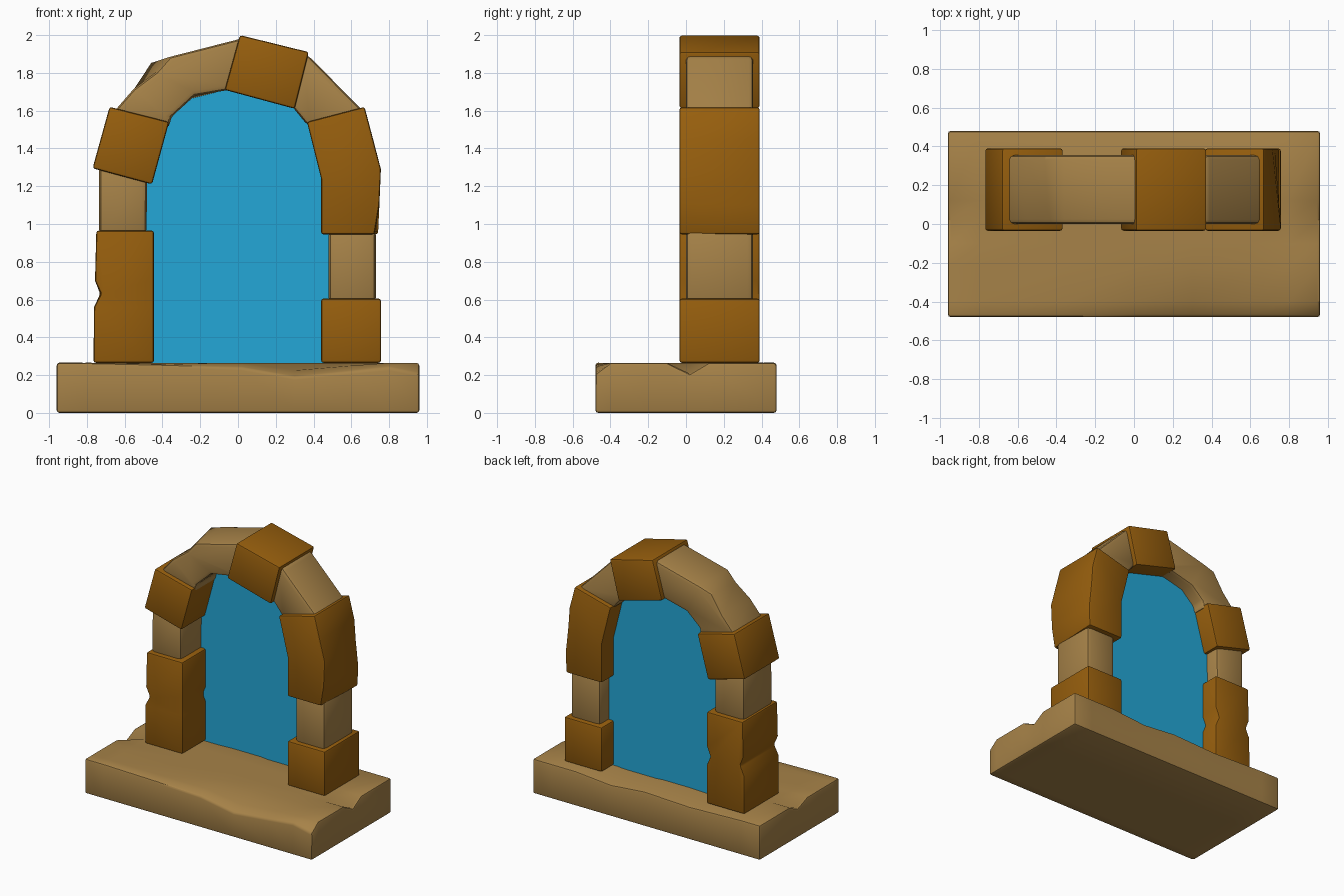
import bpy, bmesh, math
from mathutils import Vector

if "Cube" in bpy.data.objects:
    bpy.data.objects.remove(bpy.data.objects["Cube"])


def material(name, rgb):
    m = bpy.data.materials.new(name)
    m.diffuse_color = (*rgb, 1)
    m.use_nodes = True
    m.node_tree.nodes["Principled BSDF"].inputs["Base Color"].default_value = m.diffuse_color
    return m


SAND = material("sandy stone", (0.385, 0.225, 0.065))
BROWN = material("brown stone", (0.305, 0.112, 0.004))
BLUE = material("portal blue", (0.017, 0.39, 0.68))


def finish(bm, name, mat, bevel=0.0):
    """Round the sharp edges, shade and link the mesh."""
    bmesh.ops.recalc_face_normals(bm, faces=bm.faces)
    if bevel:
        sharp = [e for e in bm.edges if e.is_manifold and e.calc_face_angle(0) > 0.6]
        bmesh.ops.bevel(bm, geom=sharp, offset=bevel, segments=2, profile=0.5,
                        affect='EDGES', clamp_overlap=True)
    me = bpy.data.meshes.new(name)
    bm.to_mesh(me)
    bm.free()
    me.materials.append(mat)
    ob = bpy.data.objects.new(name, me)
    bpy.context.collection.objects.link(ob)
    bpy.ops.object.select_all(action='DESELECT')
    ob.select_set(True)
    bpy.context.view_layer.objects.active = ob
    bpy.ops.object.shade_smooth_by_angle(angle=math.radians(32))
    return ob


def stone(name, pts, y0, y1, mat, bevel, chips=()):
    """Extrude an x/z outline; chips = (outline index, side 0 front/1 back, dx, dz)."""
    bm = bmesh.new()
    rings = [[bm.verts.new((x, y, z)) for x, z in pts] for y in (y0, y1)]
    for i, side, dx, dz in chips:
        rings[side][i].co += Vector((dx, 0, dz))
    n = len(pts)
    bm.faces.new(rings[0])
    bm.faces.new(rings[1][::-1])
    for i in range(n):
        j = (i + 1) % n
        bm.faces.new((rings[0][i], rings[1][i], rings[1][j], rings[0][j]))
    finish(bm, name, mat, bevel)


def brown(name, pts, chips=()):
    stone(name, pts, -0.035, 0.39, BROWN, 0.013, chips)


def sand(name, pts, chips=()):
    stone(name, pts, 0.0, 0.355, SAND, 0.03, chips)


# Base slab, cut into a coarse grid so its rim can be chipped
bm = bmesh.new()
bmesh.ops.create_cube(bm, size=1)
for v in bm.verts:
    v.co = Vector((v.co.x * 1.92, v.co.y * 0.96, (v.co.z + 0.5) * 0.265))
for axis, cuts in ((0, (-0.8, -0.36, 0.02, 0.3, 0.6, 0.8)), (1, (-0.4, -0.22, -0.1, 0.02, 0.12))):
    for c in cuts:
        co, no = Vector(), Vector()
        co[axis], no[axis] = c, 1
        bmesh.ops.bisect_plane(bm, geom=bm.verts[:] + bm.edges[:] + bm.faces[:],
                               plane_co=co, plane_no=no)
chipped = {(-0.36, -0.48): 0.255, (0.02, -0.48): 0.24, (0.3, -0.48): 0.19,
           (0.6, -0.48): 0.22, (0.8, -0.48): 0.24, (0.96, -0.48): 0.205,
           (0.3, -0.4): 0.225, (0.6, -0.4): 0.25, (0.96, 0.02): 0.205,
           (-0.96, 0.02): 0.22, (0.3, 0.48): 0.24, (-0.36, 0.48): 0.25}
for v in bm.verts:
    if v.co.z > 0.2:
        for (x, y), z in chipped.items():
            if abs(v.co.x - x) + abs(v.co.y - y) < 0.01:
                v.co.z = z
finish(bm, "base_slab", SAND, 0.015)

# Left column, bottom to top
brown("left_lower_block",
      [(-0.765, 0.265), (-0.445, 0.265), (-0.445, 0.56), (-0.445, 0.63), (-0.445, 0.70),
       (-0.445, 0.965), (-0.75, 0.965), (-0.757, 0.70), (-0.76, 0.63), (-0.762, 0.56)],
      [(8, 0, 0.035, 0), (3, 1, -0.03, 0), (8, 1, 0.03, 0)])
sand("left_middle_block", [(-0.735, 0.94), (-0.485, 0.94), (-0.48, 1.26), (-0.735, 1.33)])
brown("left_upper_block", [(-0.77, 1.295), (-0.455, 1.21), (-0.365, 1.54), (-0.68, 1.62)])

# Right column, bottom to top
brown("right_lower_block", [(0.44, 0.265), (0.757, 0.265), (0.757, 0.605), (0.44, 0.605)])
sand("right_middle_block", [(0.48, 0.58), (0.73, 0.58), (0.73, 0.97), (0.48, 0.97)])
brown("right_upper_block",
      [(0.44, 0.945), (0.742, 0.945), (0.748, 1.1), (0.757, 1.29), (0.715, 1.45), (0.67, 1.62),
       (0.365, 1.54), (0.44, 1.24)],
      [(3, 1, -0.03, 0), (1, 0, -0.02, 0)])

# Arch stones
sand("arch_left_stone",
     [(-0.67, 1.58), (-0.36, 1.51), (-0.36, 1.56), (-0.25, 1.66), (-0.05, 1.71), (0.04, 1.71),
      (0.05, 1.99), (-0.36, 1.885), (-0.46, 1.855), (-0.55, 1.715)],
     [(8, 0, 0.03, -0.05), (3, 0, 0.02, 0.02)])
sand("arch_right_stone",
     [(0.28, 1.63), (0.37, 1.52), (0.67, 1.59), (0.64, 1.62), (0.375, 1.89), (0.33, 1.89)])
brown("keystone", [(-0.07, 1.71), (0.30, 1.61), (0.375, 1.91), (0.01, 2.0)])

# Portal sheet set inside the arch
bm = bmesh.new()
sheet = [(-0.5, 0.26), (0.5, 0.26), (0.5, 1.25), (0.42, 1.58), (0.32, 1.65), (0.0, 1.74),
         (-0.25, 1.70), (-0.42, 1.58), (-0.5, 1.25)]
bm.faces.new([bm.verts.new((x, 0.245, z)) for x, z in sheet])
finish(bm, "portal_sheet", BLUE)
